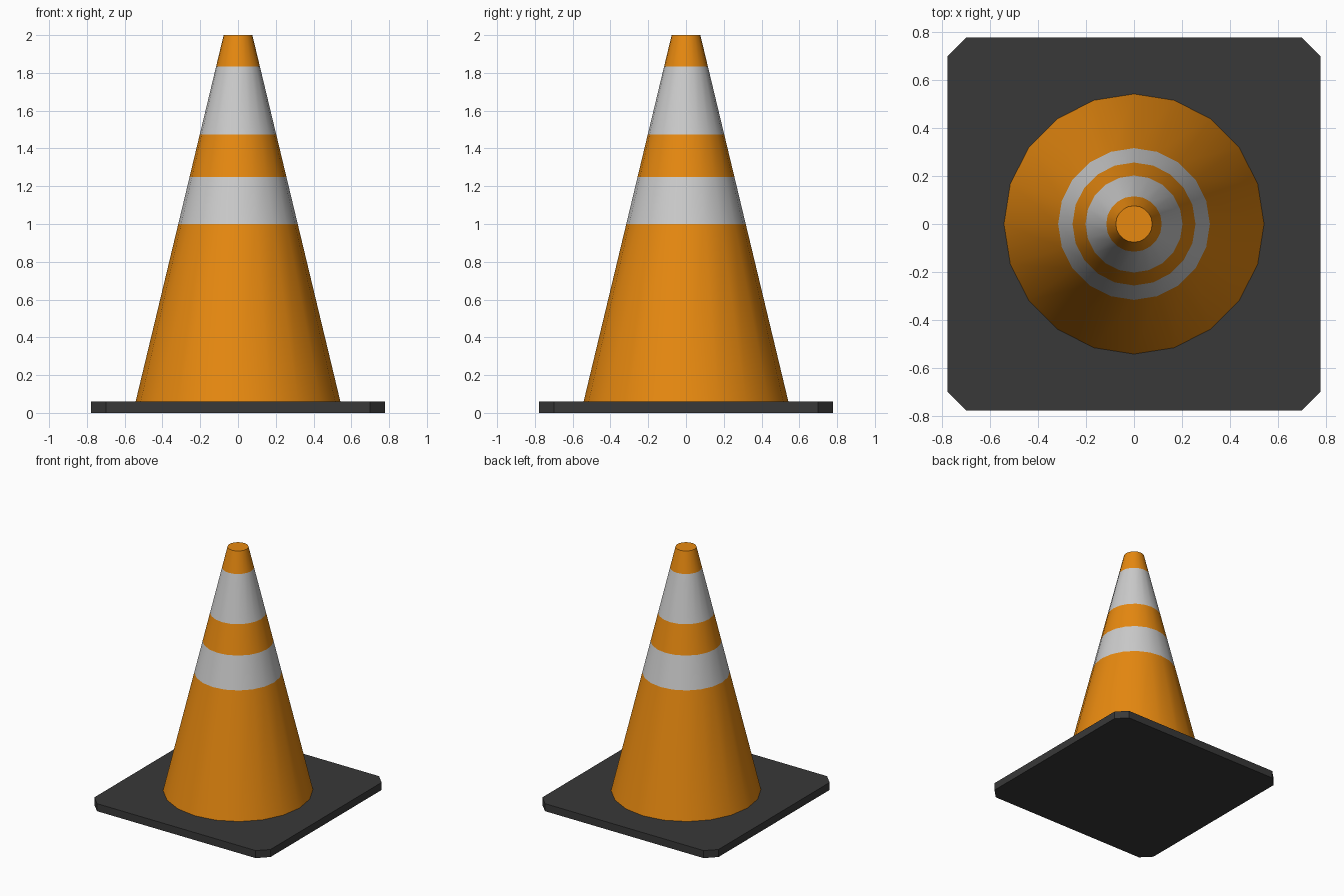
import bpy, bmesh
from math import cos, sin, pi, radians

if "Cube" in bpy.data.objects:
    bpy.data.objects.remove(bpy.data.objects["Cube"])

SIDES = 20
BASE_TOP, TOP = 0.06, 2.0
R_BOTTOM, R_TOP = 0.542, 0.076


def material(name, color):
    m = bpy.data.materials.new(name)
    m.diffuse_color = (*color, 1)
    m.use_nodes = True
    m.node_tree.nodes["Principled BSDF"].inputs["Base Color"].default_value = m.diffuse_color
    return m


def finish(bm, name, mats):
    bmesh.ops.recalc_face_normals(bm, faces=bm.faces)
    me = bpy.data.meshes.new(name)
    bm.to_mesh(me)
    bm.free()
    for m in mats:
        me.materials.append(m)
    ob = bpy.data.objects.new(name, me)
    bpy.context.collection.objects.link(ob)
    return ob


orange = material("orange_plastic", (0.80, 0.25, 0.005))
white = material("reflective_white", (0.75, 0.75, 0.75))
rubber = material("dark_rubber", (0.04, 0.04, 0.04))

# Base plate: square with clipped corners, extruded upward
h, c = 0.777, 0.70
bm = bmesh.new()
outline = [(c, -h), (h, -c), (h, c), (c, h), (-c, h), (-h, c), (-h, -c), (-c, -h)]
face = bm.faces.new([bm.verts.new((x, y, 0)) for x, y in outline])
ext = bmesh.ops.extrude_face_region(bm, geom=[face], use_keep_orig=True)
top_verts = [g for g in ext["geom"] if isinstance(g, bmesh.types.BMVert)]
bmesh.ops.translate(bm, verts=top_verts, vec=(0, 0, BASE_TOP))
finish(bm, "base_plate", [rubber])

# Striped cone: rings at the stripe edges, alternating materials
bm = bmesh.new()
rings = []
for z in (BASE_TOP, 1.0, 1.25, 1.475, 1.835, TOP):
    r = R_BOTTOM + (R_TOP - R_BOTTOM) * (z - BASE_TOP) / (TOP - BASE_TOP)
    rings.append([bm.verts.new((r * cos(2 * pi * i / SIDES), r * sin(2 * pi * i / SIDES), z))
                  for i in range(SIDES)])
for band, (lo, hi) in enumerate(zip(rings, rings[1:])):
    for i in range(SIDES):
        j = (i + 1) % SIDES
        bm.faces.new((lo[i], lo[j], hi[j], hi[i])).material_index = band % 2
bm.faces.new(rings[-1])
cone = finish(bm, "striped_cone", [orange, white])

# Smooth sides, crisp top rim
bpy.ops.object.select_all(action='DESELECT')
cone.select_set(True)
bpy.context.view_layer.objects.active = cone
bpy.ops.object.shade_smooth_by_angle(angle=radians(30))
